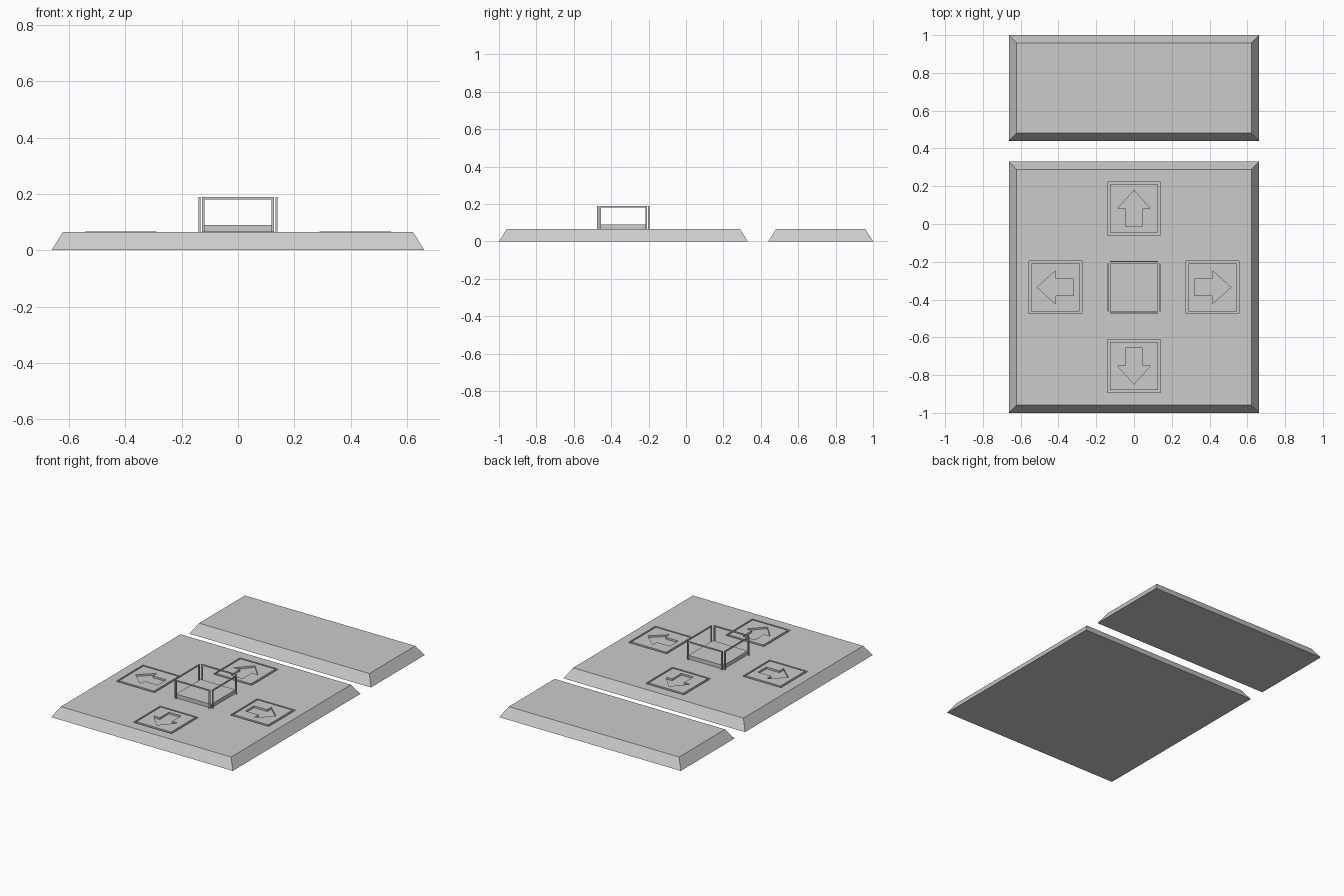
import bpy, bmesh, math
from mathutils import Matrix, Vector

if "Cube" in bpy.data.objects:
    bpy.data.objects.remove(bpy.data.objects["Cube"])

TOP = 0.065          # height of the plates
STEP = 0.4165        # spacing of the keys
CENTRE = Vector((0, -0.335, 0))


def make_object(name, bm):
    bmesh.ops.recalc_face_normals(bm, faces=bm.faces)
    mesh = bpy.data.meshes.new(name)
    bm.to_mesh(mesh)
    bm.free()
    ob = bpy.data.objects.new(name, mesh)
    bpy.context.collection.objects.link(ob)
    return ob


def add_box(bm, x0, x1, y0, y1, z0, z1, taper=0.0):
    rings = []
    for z, t in ((z0, 0), (z1, taper)):
        rings.append([bm.verts.new(p) for p in (
            (x0 + t, y0 + t, z), (x1 - t, y0 + t, z),
            (x1 - t, y1 - t, z), (x0 + t, y1 - t, z))])
    lo, hi = rings
    bm.faces.new(lo[::-1])
    bm.faces.new(hi)
    for i in range(4):
        j = (i + 1) % 4
        bm.faces.new((lo[i], lo[j], hi[j], hi[i]))


def box(name, *dims, taper=0.0):
    bm = bmesh.new()
    add_box(bm, *dims, taper=taper)
    return make_object(name, bm)


def prism(name, points, z0, z1):
    bm = bmesh.new()
    face = bm.faces.new([bm.verts.new((x, y, z0)) for x, y in points])
    ext = bmesh.ops.extrude_face_region(bm, geom=[face])
    verts = [v for v in ext["geom"] if isinstance(v, bmesh.types.BMVert)]
    bmesh.ops.translate(bm, verts=verts, vec=(0, 0, z1 - z0))
    return make_object(name, bm)


def cut(target, cutter):
    mod = target.modifiers.new("cut", 'BOOLEAN')
    mod.operation = 'DIFFERENCE'
    mod.solver = 'EXACT'
    mod.object = cutter
    cutter.hide_render = True
    cutter.hide_set(True)


# Two bevelled base plates
pad = box("main_plate", -0.662, 0.662, -1, 0.33, 0, TOP, taper=0.041)
box("rear_plate", -0.662, 0.662, 0.44, 1, 0, TOP, taper=0.041)

# Four arrow keys, each set in a pocket of the main plate
ARROW = [(0, 0.096), (0.087, 0), (0.044, 0), (0.044, -0.096),
         (-0.044, -0.096), (-0.044, 0), (-0.087, 0)]
for i, side in enumerate(("back", "left", "front", "right")):
    turn = Matrix.Rotation(i * math.pi / 2, 4, 'Z')
    place = Matrix.Translation(CENTRE + turn @ Vector((0, STEP, 0))) @ turn
    pocket = box(side + "_pocket_cutter", -0.14, 0.14, -0.14, 0.14, 0.052, 0.1)
    key = box(side + "_key", -0.127, 0.127, -0.127, 0.127, 0.045, TOP + 0.002)
    arrow = prism(side + "_arrow_cutter", ARROW, 0.055, 0.1)
    for ob in (pocket, key, arrow):
        ob.data.transform(place)
    cut(pad, pocket)
    cut(key, arrow)

# Raised centre block
block = box("centre_block", -0.127, 0.127, -0.127, 0.127, 0.055, 0.09)
block.data.transform(Matrix.Translation(CENTRE))

# Open frame around the centre block: one thin upright frame per side
for i, side in enumerate(("front", "right", "back", "left")):
    bm = bmesh.new()
    y0, y1, w, r = -0.14, -0.133, 0.127, 0.008
    add_box(bm, -w, -w + r, y0, y1, TOP - 0.01, 0.188)
    add_box(bm, w - r, w, y0, y1, TOP - 0.01, 0.188)
    add_box(bm, -w + r, w - r, y0, y1, 0.18, 0.188)
    ob = make_object(side + "_frame", bm)
    ob.data.transform(Matrix.Translation(CENTRE) @
                      Matrix.Rotation(i * math.pi / 2, 4, 'Z'))
